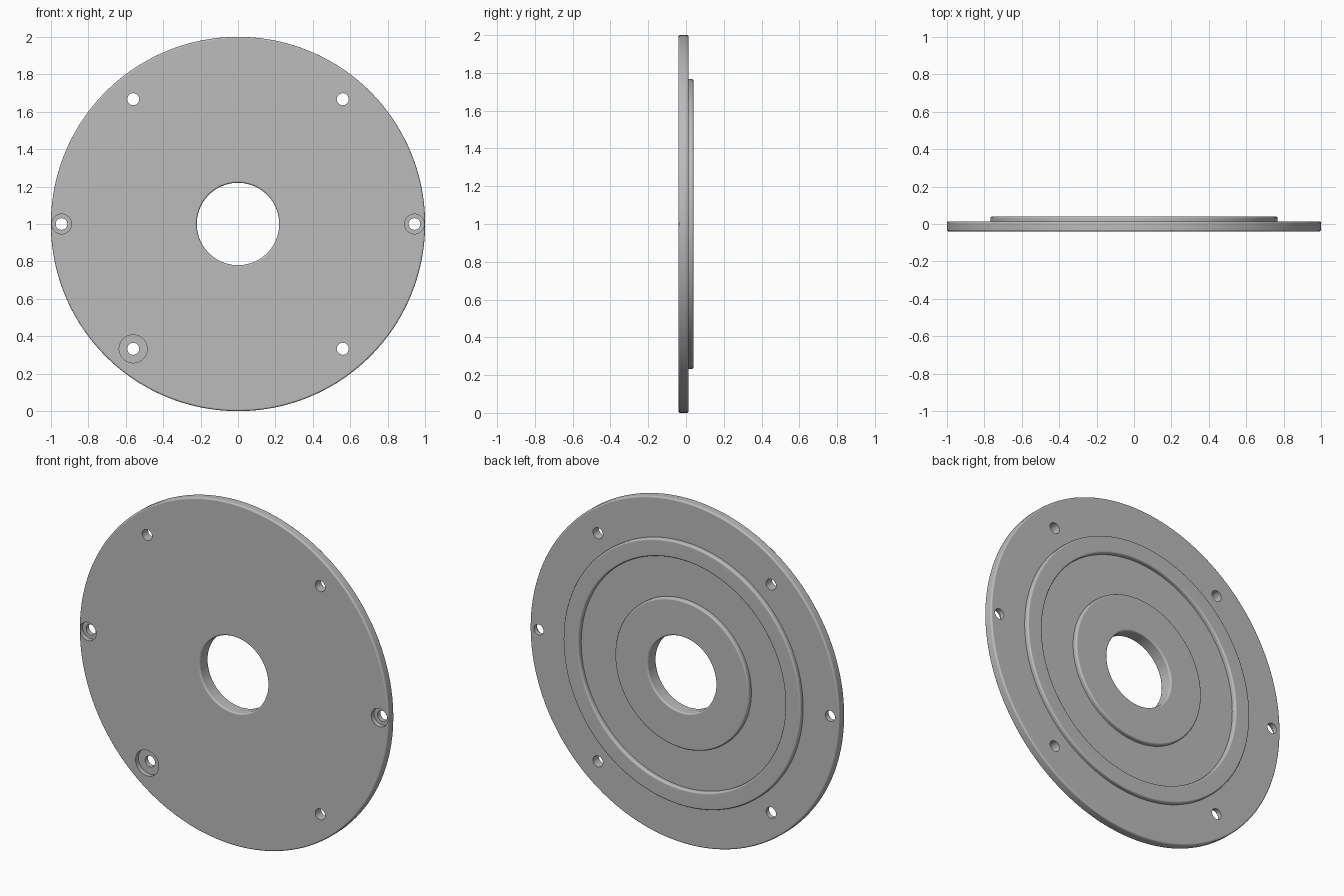
import bpy, bmesh, math
from mathutils import Vector, Matrix

cube = bpy.data.objects.get("Cube")
if cube:
    bpy.data.objects.remove(cube, do_unlink=True)

CENTRE = Vector((0, 0, 1))
FRONT, BACK, TOP = -0.04, 0.014, 0.04   # front face, flange back, raised back
SEGMENTS = 160

grey = bpy.data.materials.new("plain grey")
grey.use_nodes = True
grey.diffuse_color = (0.5, 0.5, 0.5, 1)
grey.node_tree.nodes["Principled BSDF"].inputs["Base Color"].default_value = grey.diffuse_color


def rounded(corners, steps=4):
    """Replace each (radius, y, fillet) corner with a small arc."""
    points = []
    for i, (r, y, fillet) in enumerate(corners):
        p = Vector((r, 0, 0)) + Vector((0, y, 0))
        if not fillet:
            points.append(p)
            continue
        before = Vector((*corners[i - 1][:2], 0)) - p
        after = Vector((*corners[(i + 1) % len(corners)][:2], 0)) - p
        a, b = before.normalized() * fillet, after.normalized() * fillet
        for s in range(steps + 1):
            t = s / steps * math.pi / 2
            points.append(p + a * (1 - math.sin(t)) + b * (1 - math.cos(t)))
    return points


def add_object(name, bm):
    bmesh.ops.recalc_face_normals(bm, faces=bm.faces)
    mesh = bpy.data.meshes.new(name)
    bm.to_mesh(mesh)
    bm.free()
    mesh.materials.append(grey)
    obj = bpy.data.objects.new(name, mesh)
    bpy.context.collection.objects.link(obj)
    return obj


def lathe(name, points):
    """Turn a closed profile around the front-to-back axis."""
    bm = bmesh.new()
    rings = []
    for k in range(SEGMENTS):
        turn = Matrix.Rotation(math.tau * k / SEGMENTS, 3, "Y")
        rings.append([bm.verts.new(turn @ p + CENTRE) for p in points])
    for k in range(SEGMENTS):
        one, two = rings[k], rings[(k + 1) % SEGMENTS]
        for i in range(len(points)):
            j = (i + 1) % len(points)
            bm.faces.new((one[i], one[j], two[j], two[i]))
    return add_object(name, bm)


def drill(target, x, z, radius, y0, y1):
    """Cut a round hole from y0 to y1."""
    bm = bmesh.new()
    place = Matrix.Translation((x, (y0 + y1) / 2, z)) @ Matrix.Rotation(math.pi / 2, 4, "X")
    bmesh.ops.create_cone(bm, cap_ends=True, segments=40, radius1=radius,
                          radius2=radius, depth=y1 - y0, matrix=place)
    cutter = add_object("hole_cutter", bm)
    cutter.hide_render = True
    mod = target.modifiers.new("hole", "BOOLEAN")
    mod.operation, mod.solver, mod.object = "DIFFERENCE", "EXACT", cutter
    bpy.ops.object.modifier_apply(modifier=mod.name)
    bpy.data.objects.remove(cutter, do_unlink=True)


# Turned plate: bore, front face, rim, raised ring, recess and central boss
EDGE = 0.01
plate = lathe("cover_plate", rounded([
    (0.22, FRONT, EDGE), (1.0, FRONT, EDGE), (1.0, BACK, EDGE),
    (0.768, BACK, 0), (0.768, TOP, EDGE), (0.668, TOP, EDGE),
    (0.668, BACK, 0), (0.433, BACK, 0), (0.433, TOP, EDGE),
    (0.22, TOP, EDGE),
]))
bpy.ops.object.select_all(action="DESELECT")
plate.select_set(True)
bpy.context.view_layer.objects.active = plate

# Bolt holes through the flange
for side in (-1, 1):
    for level in (-1, 1):
        drill(plate, side * 0.56, 1 + level * 0.667, 0.032, -0.1, 0.1)
    # Side holes with counterbores on the front
    drill(plate, side * 0.943, 1, 0.031, -0.1, 0.1)
    drill(plate, side * 0.943, 1, 0.053, -0.1, FRONT + 0.027)

# Wide counterbore on the lower right hole
drill(plate, -0.56, 1 - 0.667, 0.075, -0.1, FRONT + 0.027)

bpy.ops.object.shade_smooth_by_angle(angle=math.radians(32))
weighted = plate.modifiers.new("flat faces", "WEIGHTED_NORMAL")
weighted.keep_sharp = True
